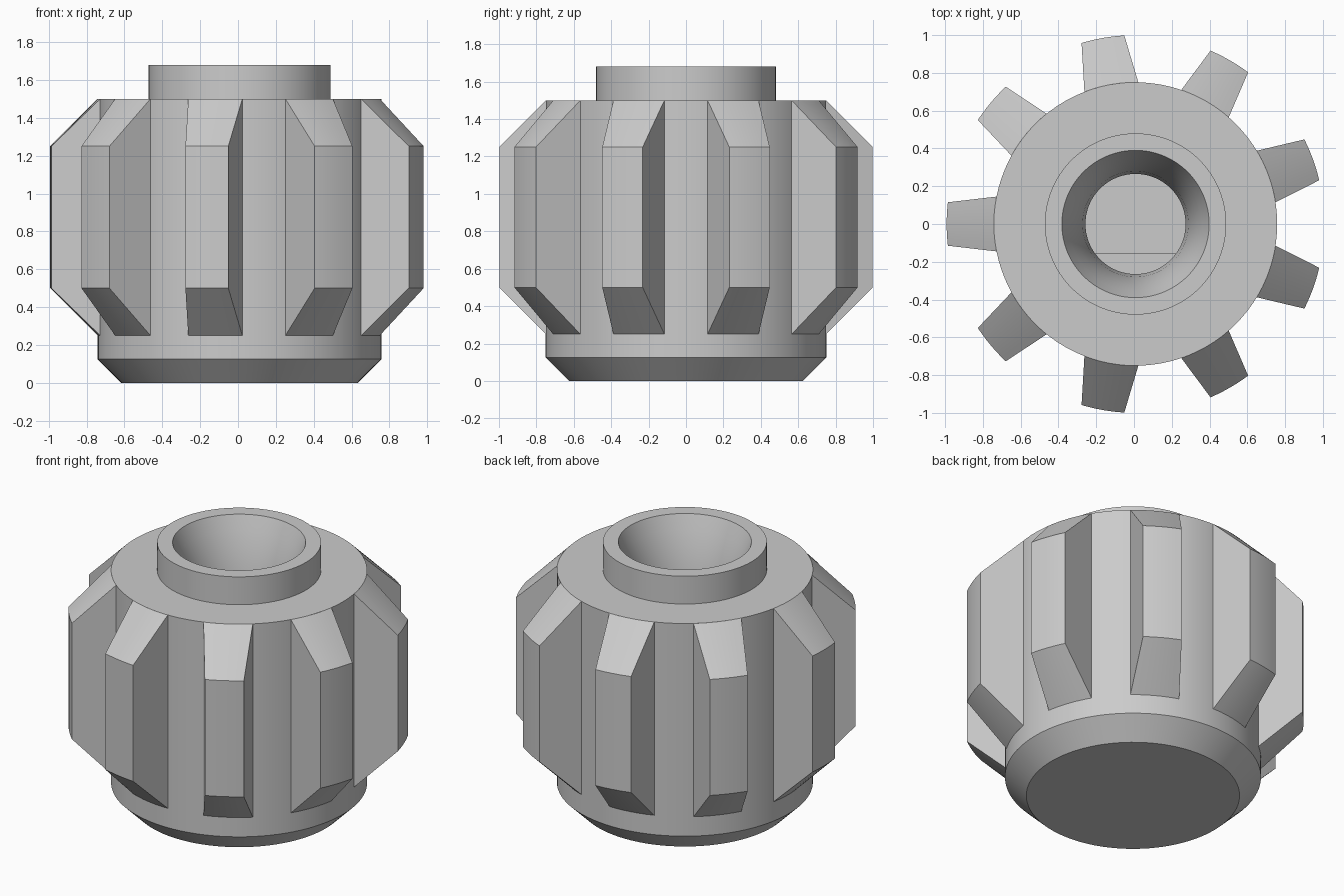
import bpy, bmesh
from math import sin, cos, asin, acos, pi, radians

if "Cube" in bpy.data.objects:
    bpy.data.objects.remove(bpy.data.objects["Cube"])

CENTRE_X = 0.008
TEETH = 9

grey = bpy.data.materials.new("plain_grey")
grey.use_nodes = True
grey.diffuse_color = (0.6, 0.6, 0.6, 1)
grey.node_tree.nodes["Principled BSDF"].inputs["Base Color"].default_value = (0.6, 0.6, 0.6, 1)


def finish(bm, name):
    bmesh.ops.remove_doubles(bm, verts=bm.verts, dist=1e-5)
    bmesh.ops.recalc_face_normals(bm, faces=bm.faces)
    mesh = bpy.data.meshes.new(name)
    bm.to_mesh(mesh)
    bm.free()
    mesh.materials.append(grey)
    ob = bpy.data.objects.new(name, mesh)
    ob.location.x = CENTRE_X
    bpy.context.collection.objects.link(ob)
    bpy.ops.object.select_all(action='DESELECT')
    ob.select_set(True)
    bpy.context.view_layer.objects.active = ob
    bpy.ops.object.shade_smooth_by_angle(angle=radians(25))
    return ob


# Turned body: chamfered foot, straight wall, collar, flared bore and its floor
profile = [(0, 0), (0.625, 0), (0.75, 0.125), (0.75, 1.5), (0.48, 1.5), (0.48, 1.68),
           (0.39, 1.68), (0.355, 1.59), (0.325, 1.5), (0.3, 1.4), (0.28, 1.28),
           (0.265, 1.12), (0.265, 0.25), (0, 0.25)]
bm = bmesh.new()
points = [bm.verts.new((r, 0, z)) for r, z in profile]
edges = [bm.edges.new(pair) for pair in zip(points, points[1:])]
bmesh.ops.spin(bm, geom=points + edges, cent=(0, 0, 0), axis=(0, 0, 1),
               angle=2 * pi, steps=96, use_merge=True)
finish(bm, "body")

# Flat side of the bore
bm = bmesh.new()
radius, flat = 0.268, 0.155
half = acos(flat / radius)
arc = [-pi / 2 + half * (i / 8 - 1) for i in range(17)]
face = bm.faces.new([bm.verts.new((radius * cos(a), radius * sin(a), 0.24)) for a in arc])
top = bmesh.ops.extrude_face_region(bm, geom=[face])["geom"]
bmesh.ops.translate(bm, vec=(0, 0, 0.8),
                    verts=[v for v in top if isinstance(v, bmesh.types.BMVert)])
finish(bm, "bore_flat")

# Grip teeth: tapered sides, rounded outer face, sloped ends
section = [(0.7, 0.3), (0.75, 0.25), (1, 0.5), (1, 1.25), (0.75, 1.5), (0.7, 1.45)]
STEPS = 6
for t in range(TEETH):
    middle = pi + t * 2 * pi / TEETH
    bm = bmesh.new()
    rows = []
    for s in range(STEPS + 1):
        row = []
        for r, z in section:
            width = 0.115 + 0.12 * (1 - r)
            a = middle + asin(width / r) * (2 * s / STEPS - 1)
            row.append(bm.verts.new((r * cos(a), r * sin(a), z)))
        rows.append(row)
    for a, b in zip(rows, rows[1:]):
        for i in range(len(section)):
            j = (i + 1) % len(section)
            bm.faces.new((a[i], a[j], b[j], b[i]))
    bm.faces.new(rows[0])
    bm.faces.new(rows[-1])
    finish(bm, f"grip_tooth_{t + 1}")
